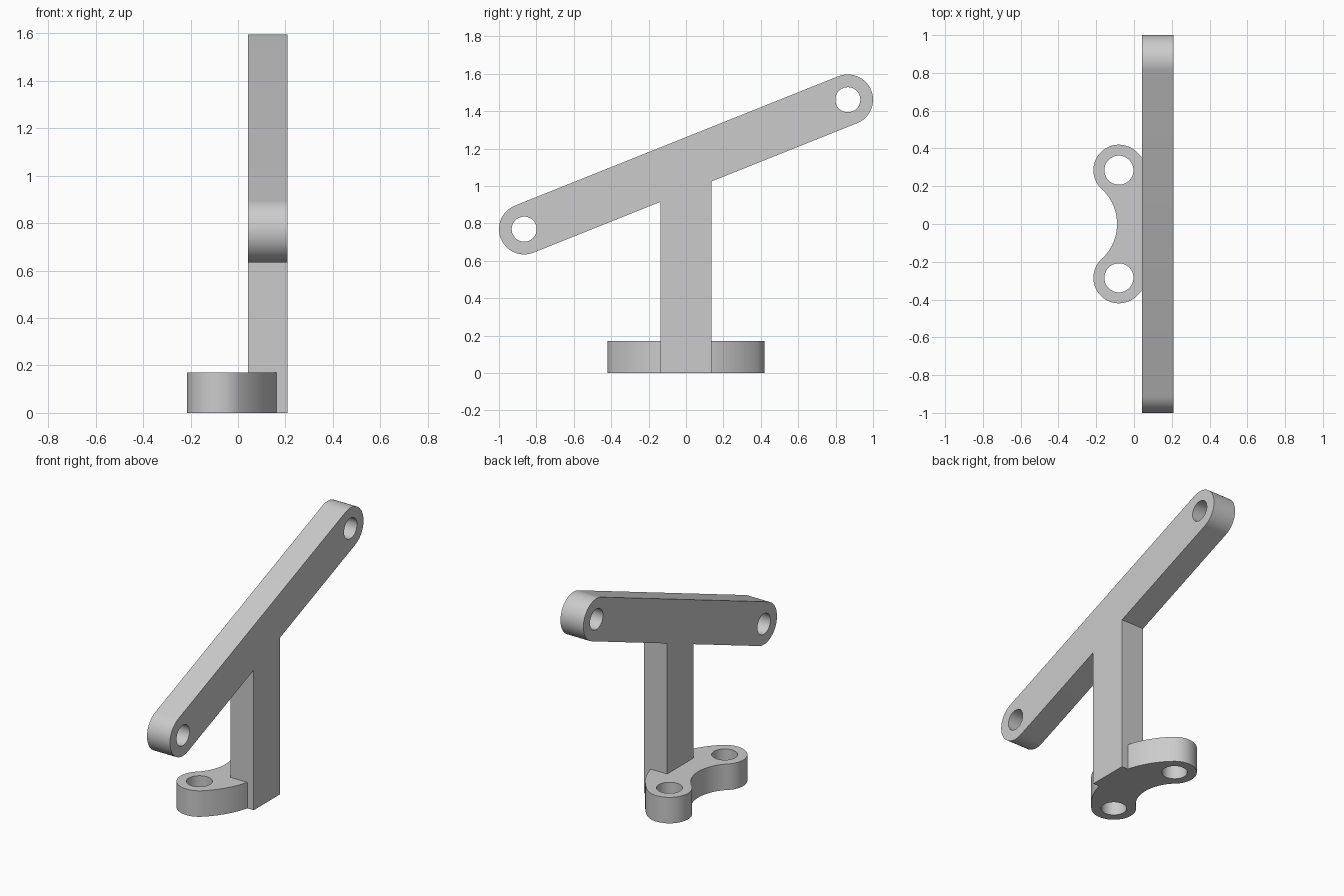
import bpy
from math import sin, cos, tan, pi, atan2, hypot
from mathutils import Matrix

cube = bpy.data.objects.get("Cube")
if cube:
    bpy.data.objects.remove(cube, do_unlink=True)

grey = bpy.data.materials.new("plain grey")
grey.use_nodes = True
COLOUR = (0.6, 0.6, 0.6, 1)
grey.diffuse_color = COLOUR
grey.node_tree.nodes["Principled BSDF"].inputs["Base Color"].default_value = COLOUR


def arc(cx, cy, r, start, end, steps=32):
    """Points along an arc, both ends included."""
    return [(cx + r * cos(start + (end - start) * i / steps),
             cy + r * sin(start + (end - start) * i / steps)) for i in range(steps + 1)]


def circle(cx, cy, r):
    return arc(cx, cy, r, 0, 2 * pi, 48)[:-1]


def plate(name, loops, thickness, matrix):
    """Extrude a flat outline with holes into a solid mesh."""
    curve = bpy.data.curves.new(name + "_profile", "CURVE")
    curve.dimensions = "2D"
    curve.fill_mode = "BOTH"
    curve.extrude = thickness / 2
    for points in loops:
        spline = curve.splines.new("POLY")
        spline.points.add(len(points) - 1)
        for p, (x, y) in zip(spline.points, points):
            p.co = (x, y, 0, 1)
        spline.use_cyclic_u = True
    obj = bpy.data.objects.new(name, curve)
    bpy.context.collection.objects.link(obj)
    obj.matrix_world = matrix
    bpy.ops.object.select_all(action="DESELECT")
    obj.select_set(True)
    bpy.context.view_layer.objects.active = obj
    bpy.ops.object.convert(target="MESH")
    obj = bpy.context.object
    bpy.ops.object.mode_set(mode="EDIT")
    bpy.ops.mesh.select_all(action="SELECT")
    bpy.ops.mesh.remove_doubles(threshold=0.0001)
    bpy.ops.mesh.normals_make_consistent(inside=False)
    bpy.ops.object.mode_set(mode="OBJECT")
    obj.data.materials.clear()
    obj.data.materials.append(grey)
    bpy.ops.object.shade_smooth_by_angle(angle=pi / 6)
    return obj


# Slanted arm and upright post, one outline in the y-z plane
R = 0.135
reach, rise, mid = 0.865, 0.346, 1.115
tilt = atan2(rise, reach)


def underside(y):
    return mid + y * tan(tilt) - R / cos(tilt)


outline = arc(reach, mid + rise, R, tilt - pi / 2, tilt + pi / 2)
outline += arc(-reach, mid - rise, R, tilt + pi / 2, tilt + 3 * pi / 2)
outline += [(-R, underside(-R)), (-R, 0), (R, 0), (R, underside(R))]
arm_holes = [circle(s * reach, mid + s * rise, 0.067) for s in (-1, 1)]
upright = Matrix(((0, 0, 1, 0.125), (1, 0, 0, 0), (0, 1, 0, 0), (0, 0, 0, 1)))
plate("post_and_arm", [outline] + arm_holes, 0.166, upright)

# Curved foot: concentric inner and outer arcs blended into two round lugs
lug_x, lug_y, centre_x = -0.08, 0.285, -0.342
swing = atan2(lug_y, lug_x - centre_x)
pitch = hypot(lug_y, lug_x - centre_x)
foot = arc(centre_x, 0, pitch + R, -swing, swing)
foot += arc(lug_x, lug_y, R, swing, swing + pi)[1:]
foot += arc(centre_x, 0, pitch - R, swing, -swing)[1:]
foot += arc(lug_x, -lug_y, R, pi - swing, 2 * pi - swing)[1:-1]
lug_holes = [circle(lug_x, s * lug_y, 0.077) for s in (-1, 1)]
plate("curved_foot", [foot] + lug_holes, 0.17, Matrix.Translation((0, 0, 0.085)))
